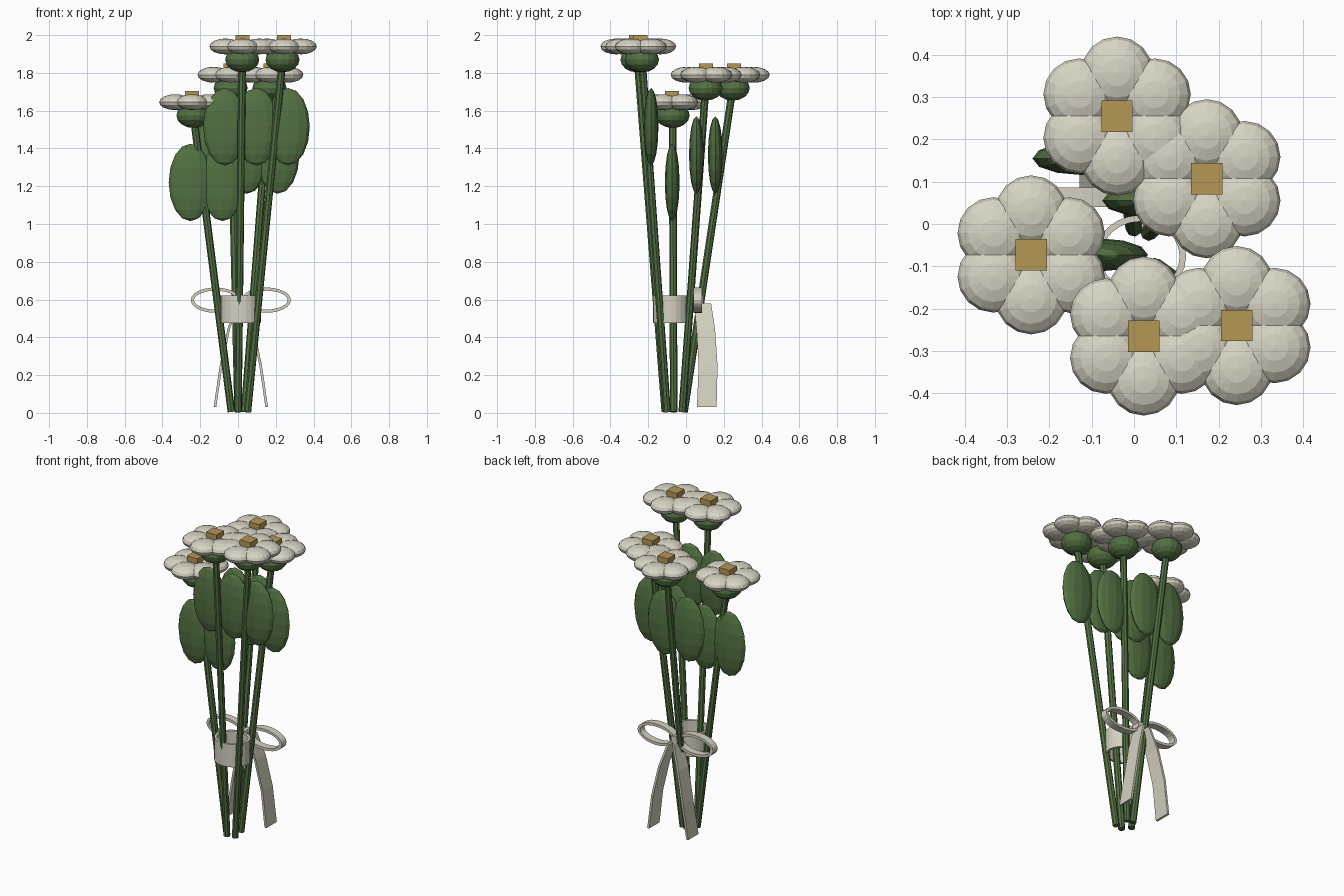
import bpy, bmesh, math
from mathutils import Matrix, Vector

cube = bpy.data.objects.get("Cube")
if cube:
    bpy.data.objects.remove(cube, do_unlink=True)


def material(name, rgb):
    m = bpy.data.materials.new(name)
    m.use_nodes = True
    m.diffuse_color = (*rgb, 1)
    m.node_tree.nodes["Principled BSDF"].inputs["Base Color"].default_value = (*rgb, 1)
    return m


PETAL = material("petal cream", (0.68, 0.66, 0.55))
RIBBON = material("ribbon cream", (0.66, 0.64, 0.53))
GREEN = material("leaf green", (0.085, 0.165, 0.055))
GOLD = material("centre gold", (0.46, 0.31, 0.09))


def finish(name, bm, mat):
    bmesh.ops.recalc_face_normals(bm, faces=bm.faces)
    mesh = bpy.data.meshes.new(name)
    bm.to_mesh(mesh)
    bm.free()
    mesh.materials.append(mat)
    obj = bpy.data.objects.new(name, mesh)
    bpy.context.collection.objects.link(obj)
    return obj


def ellipsoids(name, centres, size, mat, segments=16):
    bm = bmesh.new()
    for c in centres:
        mtx = Matrix.Translation(c) @ Matrix.Diagonal((*size, 1))
        bmesh.ops.create_uvsphere(bm, u_segments=segments, v_segments=8, radius=1, matrix=mtx)
    return finish(name, bm, mat)


def box(name, centre, size, mat):
    bm = bmesh.new()
    bmesh.ops.create_cube(bm, size=1, matrix=Matrix.Translation(centre) @ Matrix.Diagonal((*size, 1)))
    return finish(name, bm, mat)


def rod(name, start, end, radius, mat):
    a, b = Vector(start), Vector(end)
    d = b - a
    mtx = Matrix.Translation((a + b) / 2) @ d.to_track_quat("Z", "Y").to_matrix().to_4x4()
    bm = bmesh.new()
    bmesh.ops.create_cone(bm, cap_ends=True, segments=8, radius1=radius, radius2=radius,
                          depth=d.length, matrix=mtx)
    return finish(name, bm, mat)


def sweep(bm, sections, closed):
    # Skin a row of four-cornered sections
    rows = [[bm.verts.new(p) for p in s] for s in sections]
    n = len(rows)
    for i in range(n if closed else n - 1):
        a, b = rows[i], rows[(i + 1) % n]
        for k in range(4):
            j = (k + 1) % 4
            bm.faces.new((a[k], a[j], b[j], b[k]))
    if not closed:
        bm.faces.new(rows[0])
        bm.faces.new(rows[-1])


def hoop(name, centre, rx, ry, wall, depth, mat, upright=False):
    bm = bmesh.new()
    sections = []
    for i in range(24):
        t = math.tau * i / 24
        c, s = math.cos(t), math.sin(t)
        sections.append([((rx - w) * c, (ry - w) * s, h * depth / 2)
                         for w, h in ((0, -1), (0, 1), (wall, 1), (wall, -1))])
    sweep(bm, sections, True)
    if upright:
        bm.transform(Matrix.Rotation(math.pi / 2, 4, "X"))
    bm.transform(Matrix.Translation(centre))
    return finish(name, bm, mat)


# Flowers: name, head position, foot of stem, leaf height, leaf pair centre
flowers = [
    ("back", (-0.04, 0.255, 1.79), (0.0, -0.01), (-0.04, 0.155, 1.365)),
    ("left", (0.172, 0.107, 1.79), (0.035, -0.02), (0.125, 0.055, 1.365)),
    ("right", (-0.243, -0.073, 1.645), (-0.035, -0.065), (-0.167, -0.073, 1.22)),
    ("front", (0.023, -0.265, 1.94), (0.0, -0.11), (0.015, -0.185, 1.515)),
    ("front_left", (0.243, -0.24, 1.94), (0.05, -0.1), (0.18, -0.185, 1.515)),
]
for name, (x, y, z), (fx, fy), (lx, ly, lz) in flowers:
    petals = []
    for i in range(6):
        a = math.radians(30 + 60 * i)
        petals.append((x + 0.103 * math.cos(a), y + 0.103 * math.sin(a), z))
    ellipsoids(name + "_petals", petals, (0.085, 0.085, 0.042), PETAL)
    box(name + "_flower_centre", (x, y, z + 0.03), (0.074, 0.074, 0.06), GOLD)
    calyx = (x * 0.97, y * 0.97, z - 0.07)
    ellipsoids(name + "_calyx", [calyx], (0.09, 0.09, 0.067), GREEN)
    rod(name + "_stem", (fx, fy, 0.005), calyx, 0.02, GREEN)
    ellipsoids(name + "_leaves", [(lx + s * 0.085, ly, lz) for s in (-1, 1)],
               (0.115, 0.039, 0.205), GREEN, 12)

# Ribbon wrap and bow
hoop("ribbon_wrap", (0.015, -0.077, 0.548), 0.108, 0.098, 0.015, 0.145, RIBBON)
box("bow_knot", (0.017, 0.062, 0.59), (0.05, 0.055, 0.06), RIBBON)
for side, s in (("left", 1), ("right", -1)):
    hoop(side + "_bow_loop", (0.015 + s * 0.135, 0.063, 0.597), 0.13, 0.067, 0.017, 0.046,
         RIBBON, upright=True)
    # Curved tail: offset, depth position, height, half width
    path = [(0.02, 0.088, 0.58, 0.045), (0.065, 0.105, 0.44, 0.049),
            (0.105, 0.117, 0.25, 0.05), (0.137, 0.11, 0.03, 0.052)]
    sections = []
    for off, y, z, half in path:
        cx = 0.015 + s * off
        sections.append([(cx + u * 0.007, y + v * half, z)
                         for u, v in ((-1, -1), (1, -1), (1, 1), (-1, 1))])
    bm = bmesh.new()
    sweep(bm, sections, False)
    finish(side + "_bow_tail", bm, RIBBON)
